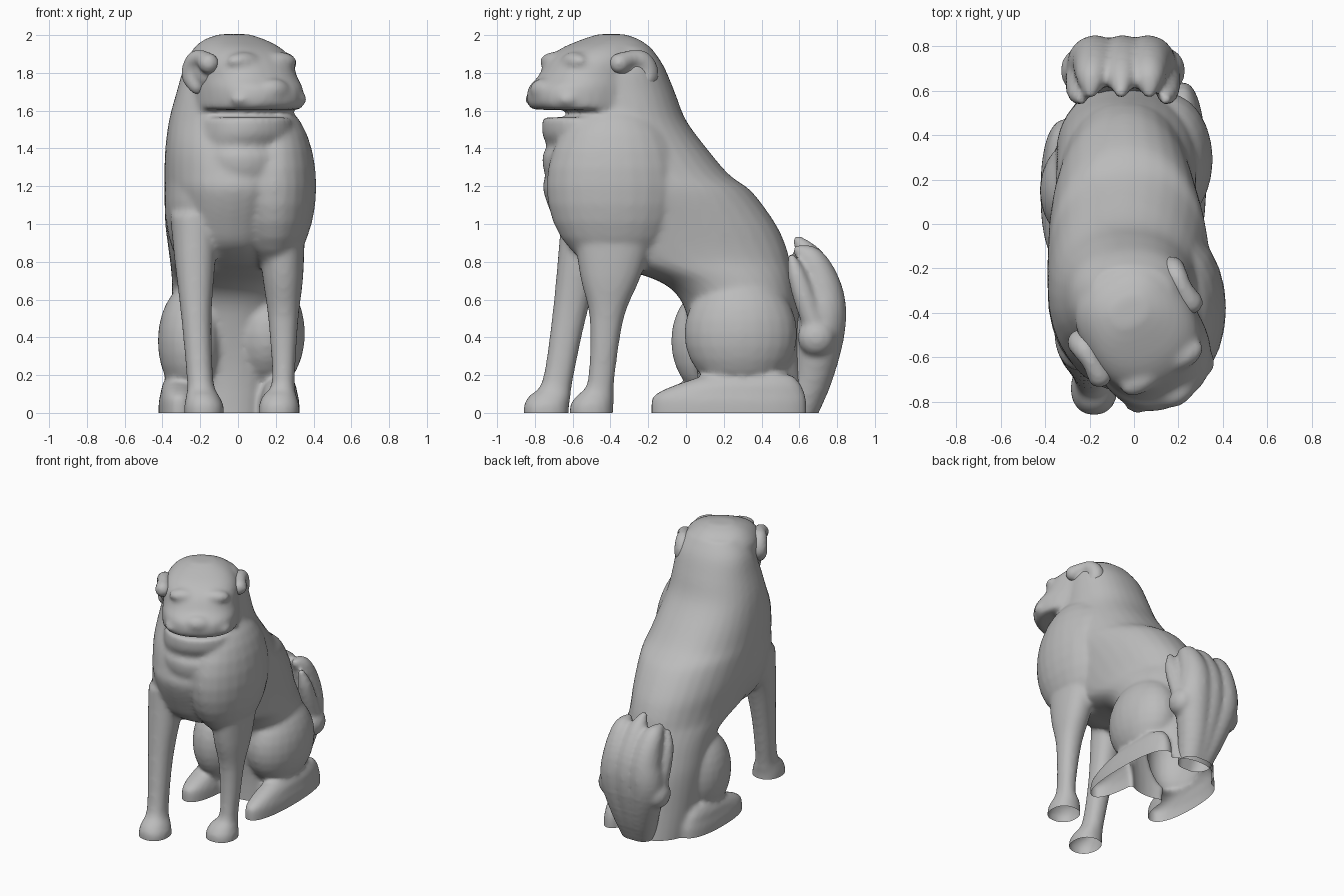
import bpy
import bmesh
import math
from mathutils import Matrix, Vector

default_cube = bpy.data.objects.get("Cube")
if default_cube:
    bpy.data.objects.remove(default_cube, do_unlink=True)

stone = bpy.data.materials.new("grey stone")
stone.use_nodes = True
stone.diffuse_color = (0.5, 0.5, 0.5, 1)
stone.node_tree.nodes["Principled BSDF"].inputs["Base Color"].default_value = stone.diffuse_color

HEAD_FRAME = Matrix.Translation((0, -0.43, 0)) @ Matrix.Rotation(math.radians(30), 4, "Z")


def blend_rows(rows, steps=4):
    """Smoothly interpolate between the given cross-sections."""
    result = []
    for i in range(len(rows) - 1):
        before, start = rows[max(i - 1, 0)], rows[i]
        end, after = rows[i + 1], rows[min(i + 2, len(rows) - 1)]
        for step in range(steps):
            t = step / steps
            result.append([
                b + t * (c - a + t * (2 * a - 5 * b + 4 * c - d + t * (3 * (b - c) + d - a))) / 2
                for a, b, c, d in zip(before, start, end, after)])
    result.append(rows[-1])
    return result


def loft(bm, rows, frame=None, power=2.2, sides=32):
    """Stack horizontal sections given as height, front, back, left edge, right edge."""
    frame = frame or Matrix()
    rings = []
    for z, front, back, low, high in blend_rows(rows):
        ring = []
        for k in range(sides):
            angle = math.tau * k / sides
            c, s = math.cos(angle), math.sin(angle)
            x = (low + high) / 2 + (high - low) / 2 * math.copysign(abs(c) ** (2 / power), c)
            y = (front + back) / 2 + (back - front) / 2 * math.copysign(abs(s) ** (2 / power), s)
            ring.append(bm.verts.new(frame @ Vector((x, y, z))))
        rings.append(ring)
    for lower, upper in zip(rings, rings[1:]):
        for k in range(sides):
            n = (k + 1) % sides
            bm.faces.new((lower[k], lower[n], upper[n], upper[k]))
    bm.faces.new(rings[0][::-1])
    bm.faces.new(rings[-1])


def blob(bm, centre, radii, frame=None):
    matrix = (frame or Matrix()) @ Matrix.Translation(centre) @ Matrix.Diagonal((*radii, 1))
    bmesh.ops.create_uvsphere(bm, u_segments=24, v_segments=14, radius=1, matrix=matrix)


def bead_curve(bm, points, frame=None):
    """A tapering curl made of closely spaced beads: x, y, z, radius."""
    for x, y, z, r in blend_rows(points, 6):
        blob(bm, (x, y, z), (r, r, r), frame)


def finish(bm, name, voxel, smoothing):
    """Fuse the overlapping forms, soften them and cut the open base."""
    bmesh.ops.recalc_face_normals(bm, faces=bm.faces)
    mesh = bpy.data.meshes.new(name)
    bm.to_mesh(mesh)
    bm.free()
    obj = bpy.data.objects.new(name, mesh)
    bpy.context.collection.objects.link(obj)
    remesh = obj.modifiers.new("fuse", "REMESH")
    remesh.mode = "VOXEL"
    remesh.voxel_size = voxel
    soften = obj.modifiers.new("soften", "SMOOTH")
    soften.factor = 0.5
    soften.iterations = smoothing
    fused = bpy.data.meshes.new_from_object(obj.evaluated_get(bpy.context.evaluated_depsgraph_get()))
    obj.modifiers.clear()
    cut = bmesh.new()
    cut.from_mesh(fused)
    bmesh.ops.bisect_plane(cut, geom=cut.verts[:] + cut.edges[:] + cut.faces[:],
                           plane_co=(0, 0, 0), plane_no=(0, 0, 1), clear_inner=True)
    cut.to_mesh(fused)
    cut.free()
    obj.data = fused
    fused.materials.clear()
    fused.materials.append(stone)
    fused.polygons.foreach_set("use_smooth", [True] * len(fused.polygons))


# Torso, from the open base up into the mane
body = bmesh.new()
loft(body, [
    (-0.08, 0.06, 0.67, -0.3, 0.2),
    (0.2, 0.06, 0.63, -0.33, 0.23),
    (0.45, 0.02, 0.61, -0.35, 0.26),
    (0.6, -0.03, 0.585, -0.35, 0.28),
    (0.69, -0.13, 0.57, -0.35, 0.28),
    (0.75, -0.3, 0.56, -0.355, 0.28),
    (0.8, -0.48, 0.55, -0.36, 0.28),
    (0.88, -0.62, 0.53, -0.37, 0.29),
    (1.0, -0.69, 0.475, -0.385, 0.31),
    (1.17, -0.755, 0.35, -0.39, 0.34),
    (1.26, -0.745, 0.23, -0.39, 0.34),
    (1.4, -0.71, 0.11, -0.385, 0.32),
    (1.55, -0.64, 0, -0.365, 0.29),
    (1.7, -0.6, -0.06, -0.325, 0.27),
    (1.84, -0.54, -0.12, -0.28, 0.25),
    (1.94, -0.48, -0.19, -0.2, 0.18),
])
# Broad shoulders
blob(body, (0.19, -0.38, 1.2), (0.225, 0.36, 0.44))
blob(body, (-0.2, -0.3, 1.12), (0.19, 0.36, 0.4))

# Front legs, one set further back
loft(body, [
    (-0.08, -0.85, -0.62, -0.28, -0.08), (0.03, -0.86, -0.62, -0.285, -0.075),
    (0.09, -0.83, -0.61, -0.275, -0.1), (0.17, -0.76, -0.6, -0.27, -0.13),
    (0.5, -0.71, -0.53, -0.3, -0.14), (0.8, -0.68, -0.44, -0.335, -0.12),
    (1.05, -0.66, -0.3, -0.36, -0.1)])
loft(body, [
    (-0.08, -0.61, -0.39, 0.11, 0.32), (0.03, -0.615, -0.385, 0.11, 0.325),
    (0.09, -0.58, -0.38, 0.13, 0.31), (0.17, -0.52, -0.38, 0.18, 0.3),
    (0.5, -0.51, -0.33, 0.16, 0.32), (0.72, -0.56, -0.24, 0.13, 0.345),
    (1.0, -0.6, -0.15, 0.1, 0.355)])

# Haunches and long hind feet, toes lower than heels
blob(body, (0.15, 0.29, 0.42), (0.205, 0.3, 0.31))
blob(body, (-0.25, 0.15, 0.38), (0.175, 0.23, 0.3))
for low, high, heel in ((0.11, 0.325, 0.64), (-0.42, -0.2, 0.47)):
    loft(body, [
        (-0.08, -0.18, heel, low, high), (0.05, -0.185, heel, low, high),
        (0.1, -0.16, heel - 0.01, low + 0.01, high - 0.01),
        (0.15, -0.05, heel - 0.03, low + 0.02, high - 0.02),
        (0.2, 0.1, heel - 0.07, low + 0.05, high - 0.05)], power=2.3)

# Lower jaw and beard
loft(body, [
    (1.16, -0.27, 0.2, -0.22, 0.22), (1.27, -0.32, 0.2, -0.26, 0.25),
    (1.36, -0.33, 0.2, -0.27, 0.26), (1.41, -0.305, 0.2, -0.26, 0.25),
    (1.48, -0.335, 0.2, -0.26, 0.25), (1.565, -0.335, 0.2, -0.25, 0.24)], HEAD_FRAME)

# Upper head with an overhanging muzzle
loft(body, [
    (1.605, -0.39, 0.2, -0.26, 0.26), (1.64, -0.425, 0.22, -0.265, 0.265),
    (1.72, -0.42, 0.24, -0.265, 0.265), (1.78, -0.36, 0.26, -0.26, 0.26),
    (1.87, -0.3, 0.26, -0.255, 0.255), (1.93, -0.22, 0.23, -0.22, 0.22),
    (1.975, -0.11, 0.18, -0.16, 0.16), (2.005, -0.02, 0.1, -0.08, 0.08)], HEAD_FRAME, 2.4)
blob(body, (0, -0.38, 1.71), (0.09, 0.06, 0.06), HEAD_FRAME)
for side in (-1, 1):
    blob(body, (side * 0.11, -0.25, 1.86), (0.1, 0.06, 0.05), HEAD_FRAME)
    blob(body, (side * 0.12, -0.33, 1.66), (0.11, 0.06, 0.05), HEAD_FRAME)
finish(body, "body_and_head", 0.016, 8)

# Curled ears, one set further forward
for side, shift, name in ((-1, -0.08, "right_ear"), (1, 0, "left_ear")):
    ear = bmesh.new()
    bead_curve(ear, [
        (side * 0.26, shift - 0.06, 1.85, 0.055), (side * 0.26, shift + 0.01, 1.875, 0.045),
        (side * 0.26, shift + 0.08, 1.86, 0.055), (side * 0.26, shift + 0.11, 1.79, 0.06),
        (side * 0.26, shift + 0.06, 1.73, 0.045)], HEAD_FRAME)
    blob(ear, (side * 0.24, shift + 0.03, 1.8), (0.05, 0.08, 0.08), HEAD_FRAME)
    finish(ear, name, 0.014, 5)

# Upright flame tail: three shallow ridges, side tips and curls
tail = bmesh.new()
for offset, top in ((-0.12, 0.86), (0, 0.91), (0.11, 0.86)):
    x = offset - 0.05
    bead_curve(tail, [
        (-0.03 + offset * 0.25, 0.6, -0.02, 0.085), (-0.04 + offset * 0.6, 0.67, 0.2, 0.11),
        (x, 0.715, 0.45, 0.13), (x, 0.725, 0.63, 0.11),
        (x * 1.1, 0.67, 0.8, 0.075), (x * 1.15, 0.595, top, 0.03)])
for side in (-1, 1):
    x = side * 0.2 - 0.05
    blob(tail, (x, 0.69, 0.4), (0.08, 0.1, 0.1))
    bead_curve(tail, [
        (x, 0.68, 0.46, 0.06), (x, 0.63, 0.6, 0.06),
        (x, 0.59, 0.72, 0.05), (x * 0.95, 0.56, 0.82, 0.025)])
finish(tail, "tail", 0.016, 6)
